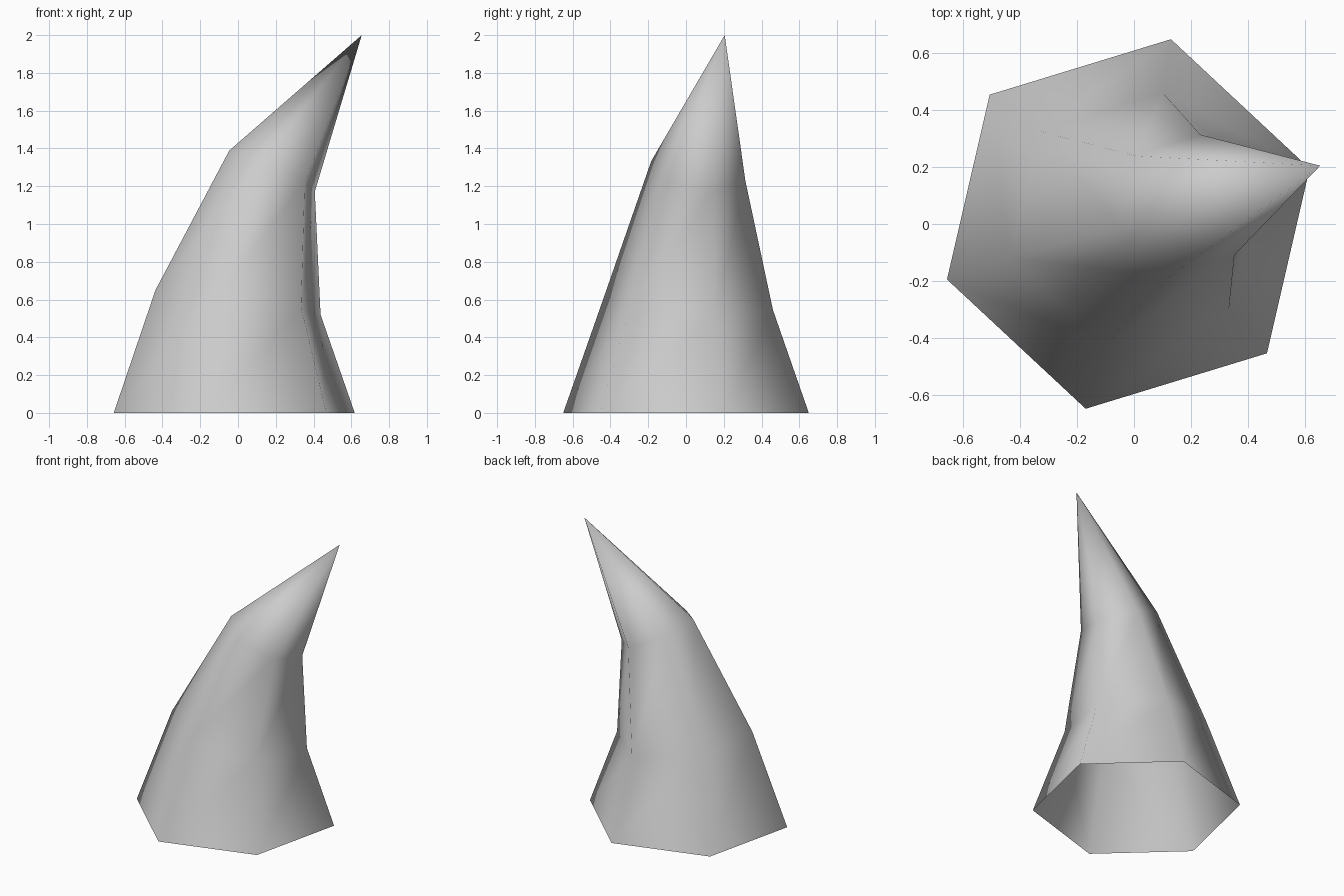
import bpy, bmesh, math
from mathutils import Vector

cube = bpy.data.objects.get("Cube")
if cube:
    bpy.data.objects.remove(cube, do_unlink=True)

# Plain grey material
grey = bpy.data.materials.new("light_grey")
grey.use_nodes = True
colour = (0.6, 0.6, 0.6, 1)
grey.diffuse_color = colour
grey.node_tree.nodes["Principled BSDF"].inputs["Base Color"].default_value = colour

SIDES = 6
TURN = math.radians(17)

# Ring: centre, x radius, y radius, height slope along x and y
RINGS = [
    ((-0.02, 0.0, 0.0), 0.667, 0.667, 0.0, 0.0),
    ((0.0, 0.015, 0.585), 0.457, 0.457, -0.13, -0.06),
    ((0.18, 0.065, 1.28), 0.237, 0.256, -0.44, -0.115),
]
TIP = (0.655, 0.205, 2.0)


def add_ring(bm, centre, rx, ry, slope_x, slope_y):
    verts = []
    for i in range(SIDES):
        a = TURN + math.tau * i / SIDES
        dx, dy = rx * math.cos(a), ry * math.sin(a)
        offset = Vector((dx, dy, slope_x * dx + slope_y * dy))
        verts.append(bm.verts.new(Vector(centre) + offset))
    return verts


# Bent hollow horn, open at the base
bm = bmesh.new()
rings = [add_ring(bm, *ring) for ring in RINGS]
for low, high in zip(rings, rings[1:]):
    for i in range(SIDES):
        j = (i + 1) % SIDES
        bm.faces.new((low[i], low[j], high[j], high[i]))

# Pointed tip
tip = bm.verts.new(TIP)
for i in range(SIDES):
    bm.faces.new((rings[-1][i], rings[-1][(i + 1) % SIDES], tip))

for face in bm.faces:
    face.smooth = True

mesh = bpy.data.meshes.new("horn")
bm.to_mesh(mesh)
bm.free()
mesh.materials.append(grey)
horn = bpy.data.objects.new("horn", mesh)
bpy.context.collection.objects.link(horn)
